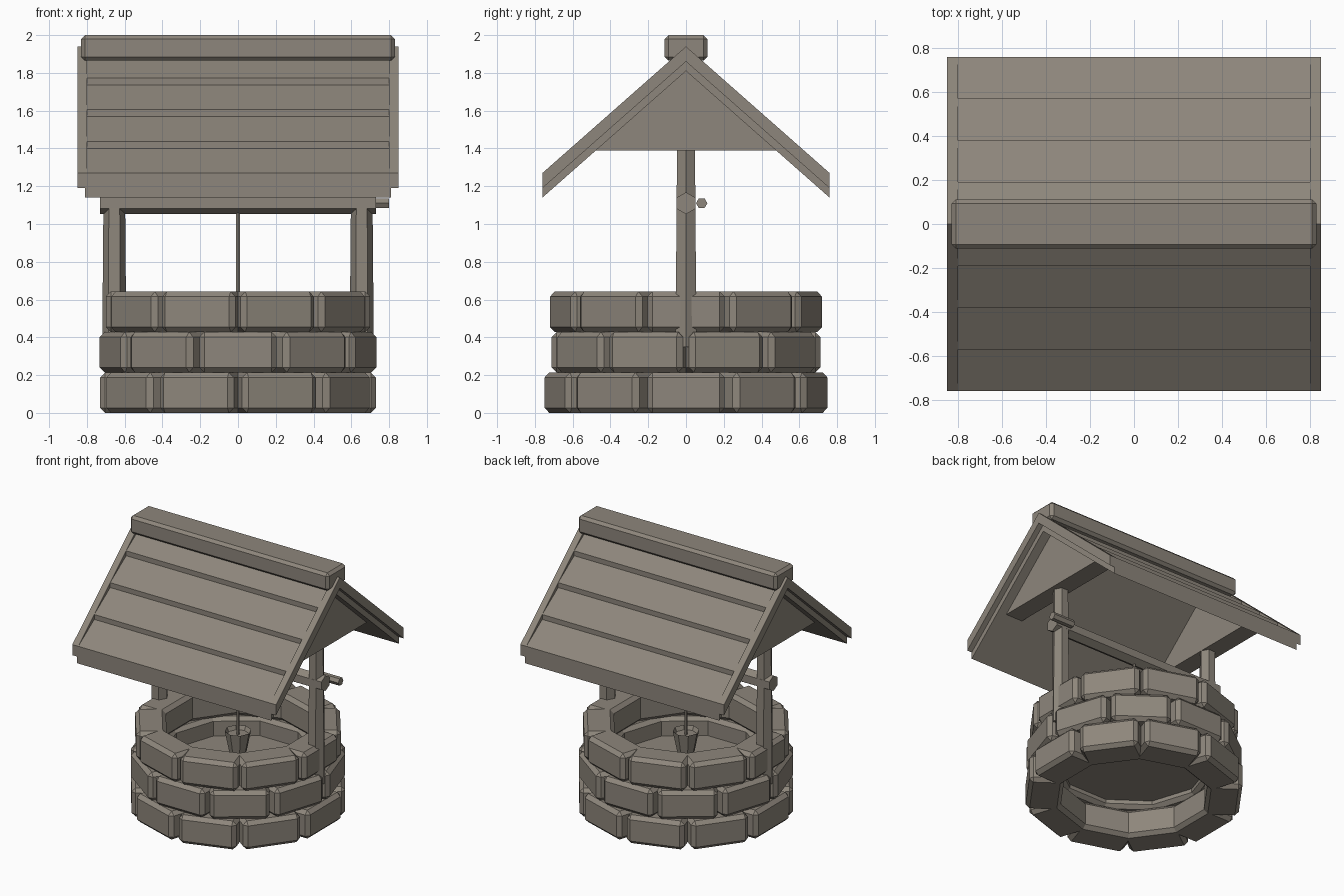
import bpy
import bmesh
from math import pi, cos, sin, radians
from mathutils import Matrix

if "Cube" in bpy.data.objects:
    bpy.data.objects.remove(bpy.data.objects["Cube"], do_unlink=True)

stone = bpy.data.materials.new("warm_grey")
stone.use_nodes = True
COLOUR = (0.27, 0.24, 0.20, 1)
stone.diffuse_color = COLOUR
stone.node_tree.nodes["Principled BSDF"].inputs["Base Color"].default_value = COLOUR


def finish(name, bm):
    bmesh.ops.recalc_face_normals(bm, faces=bm.faces)
    mesh = bpy.data.meshes.new(name)
    bm.to_mesh(mesh)
    bm.free()
    mesh.materials.append(stone)
    obj = bpy.data.objects.new(name, mesh)
    bpy.context.scene.collection.objects.link(obj)
    return obj


def box(name, size, centre, bevel, turn=0):
    """Chamfered box, turned about the z axis after being placed."""
    bm = bmesh.new()
    bmesh.ops.create_cube(bm, size=1)
    bmesh.ops.scale(bm, vec=size, verts=bm.verts)
    bmesh.ops.bevel(bm, geom=bm.edges[:], offset=bevel, segments=1, affect='EDGES')
    bmesh.ops.translate(bm, vec=centre, verts=bm.verts)
    bmesh.ops.rotate(bm, matrix=Matrix.Rotation(turn, 3, 'Z'), verts=bm.verts)
    return finish(name, bm)


def rod(name, sides, r_low, r_high, length, centre, along_x=False, spin=0):
    """Faceted rod, upright or lying along x."""
    bm = bmesh.new()
    bmesh.ops.create_cone(bm, cap_ends=True, segments=sides, radius1=r_low,
                          radius2=r_high, depth=length)
    bmesh.ops.rotate(bm, matrix=Matrix.Rotation(spin, 3, 'Z'), verts=bm.verts)
    if along_x:
        bmesh.ops.rotate(bm, matrix=Matrix.Rotation(pi / 2, 3, 'Y'), verts=bm.verts)
    bmesh.ops.translate(bm, vec=centre, verts=bm.verts)
    return finish(name, bm)


def prism(name, profile, x0, x1):
    """Extrude a (y, z) profile from x0 to x1."""
    bm = bmesh.new()
    face = bm.faces.new([bm.verts.new((x0, y, z)) for y, z in profile])
    out = bmesh.ops.extrude_face_region(bm, geom=[face])
    verts = [v for v in out["geom"] if isinstance(v, bmesh.types.BMVert)]
    bmesh.ops.translate(bm, vec=(x1 - x0, 0, 0), verts=verts)
    return finish(name, bm)


# Well wall: three staggered courses of ten blocks
COUNT = 10
ROW = 0.214
for row, apothem in enumerate((0.73, 0.712, 0.70)):
    depth = apothem - 0.49
    for i in range(COUNT):
        turn = (i + 0.5 * (row % 2)) * 2 * pi / COUNT
        box(f"wall_block_{row}_{i}", (depth, 0.41, ROW),
            (apothem - depth / 2, 0, ROW * (row + 0.5)), 0.027, turn)
rod("well_floor", COUNT, 0.56, 0.56, 0.02, (0, 0, 0.28))

# Posts and gables at both ends
for side, s in (("left", 1), ("right", -1)):
    rod(f"{side}_post", 6, 0.064, 0.054, 1.15, (s * 0.655, 0, 0.925), spin=pi / 6)
    prism(f"{side}_gable", [(-0.48, 1.39), (0.48, 1.39), (0, 1.83)],
          s * 0.60, s * 0.74)

# Winding gear, rope and bucket
rod("axle", 6, 0.058, 0.058, 1.46, (0, 0, 1.11), along_x=True, spin=pi / 2)
rod("crank_handle", 6, 0.03, 0.03, 0.18, (0.71, 0.083, 1.11), along_x=True)
rod("rope", 6, 0.012, 0.012, 0.64, (0, 0, 0.79))
bucket = rod("bucket", 8, 0.06, 0.092, 0.16, (0, 0, 0.48))
bm = bmesh.new()
bm.from_mesh(bucket.data)
top = max(bm.faces, key=lambda f: f.calc_center_median().z)
bmesh.ops.inset_region(bm, faces=[top], thickness=0.015)
bmesh.ops.translate(bm, vec=(0, 0, -0.03), verts=top.verts)
bm.to_mesh(bucket.data)
bm.free()

# Roof: stepped shingle rows with a straight underside
EAVE = 0.76
APEX = 1.94
PITCH = 0.67 / EAVE


def slope(y, drop=0):
    return APEX - PITCH * abs(y) - drop


steps = [(0, slope(0, 0.04))]
for k in range(1, 5):
    y = EAVE * k / 4
    steps.append((y, slope(y)))
    if k < 4:
        steps.append((y, slope(y, 0.037)))
for side, s in (("back", 1), ("front", -1)):
    under = [(EAVE, slope(EAVE, 0.13)), (0, slope(0, 0.13))]
    prism(f"{side}_roof_shingles", [(s * y, z) for y, z in steps + under], -0.81, 0.81)
    # Edge boards along the sloping ends
    board = [(0, slope(0)), (EAVE, slope(EAVE)), (EAVE, slope(EAVE, 0.08)),
             (0, slope(0, 0.08))]
    for end, e in (("left", 1), ("right", -1)):
        prism(f"{side}_{end}_edge_board", [(s * y, z) for y, z in board],
              e * 0.80, e * 0.85)

# Ridge beam
box("ridge_beam", (1.66, 0.225, 0.135), (0, 0, 1.9325), 0.02)
